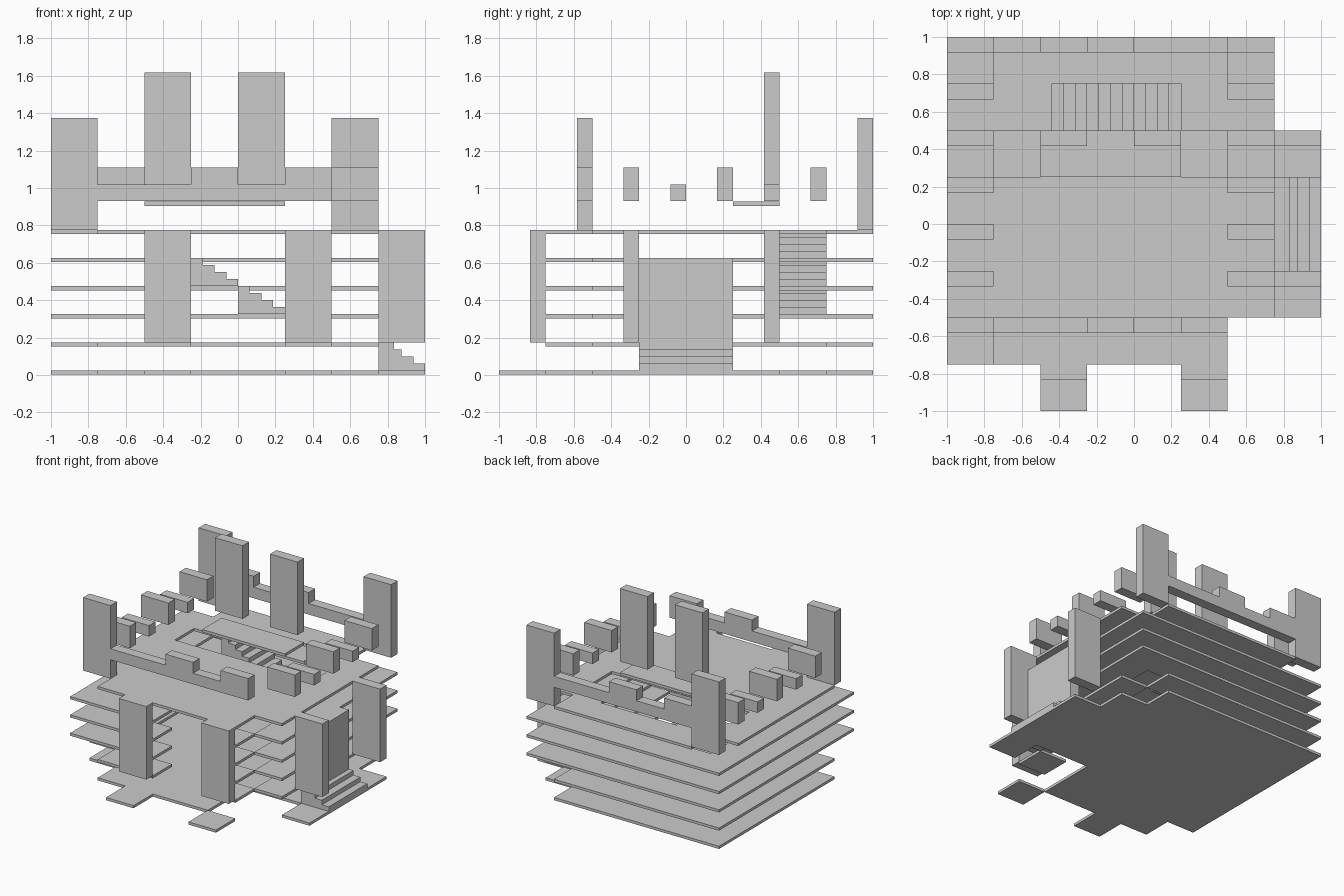
import bpy, bmesh, math

if "Cube" in bpy.data.objects:
    bpy.data.objects.remove(bpy.data.objects["Cube"])

C = 0.25          # plan grid cell
T = 0.0833        # wall tile thickness
STOREY = 0.15


def finish(name, bm):
    mesh = bpy.data.meshes.new(name)
    bmesh.ops.recalc_face_normals(bm, faces=bm.faces)
    bm.to_mesh(mesh)
    bm.free()
    bpy.context.collection.objects.link(bpy.data.objects.new(name, mesh))


def prism(name, profile, axis_move):
    """Extrude a closed profile along a vector."""
    bm = bmesh.new()
    face = bm.faces.new([bm.verts.new(p) for p in profile])
    new = bmesh.ops.extrude_face_region(bm, geom=[face])["geom"]
    bmesh.ops.translate(bm, vec=axis_move, verts=[v for v in new if isinstance(v, bmesh.types.BMVert)])
    finish(name, bm)


def box(name, x0, x1, y0, y1, z0, z1):
    prism(name, [(x0, y0, z0), (x1, y0, z0), (x1, y1, z0), (x0, y1, z0)], (0, 0, z1 - z0))


def wall(name, x, y, z0, z1):
    """One-cell-wide upright tile at the rear edge of its cell."""
    box(name, x, x + C, y - T, y, z0, z1)


def cells(*rects):
    out = set()
    for x0, x1, y0, y1 in rects:
        for i in range(round(x0 / C), round(x1 / C)):
            for j in range(round(y0 / C), round(y1 / C)):
                out.add((i, j))
    return out


def slab(name, area, level):
    """Thin floor plate covering a set of grid cells."""
    z1 = 0.025 + STOREY * level
    z0 = max(0, z1 - 0.022)
    bm = bmesh.new()
    for i, j in area:
        bm.faces.new([bm.verts.new(((i + a) * C, (j + b) * C, z0))
                      for a, b in ((0, 0), (1, 0), (1, 1), (0, 1))])
    bmesh.ops.remove_doubles(bm, verts=bm.verts, dist=0.001)
    new = bmesh.ops.extrude_face_region(bm, geom=bm.faces[:], use_keep_orig=True)["geom"]
    bmesh.ops.translate(bm, vec=(0, 0, z1 - z0), verts=[v for v in new if isinstance(v, bmesh.types.BMVert)])
    bmesh.ops.dissolve_limit(bm, angle_limit=math.radians(1), verts=bm.verts, edges=bm.edges)
    finish(name, bm)


def stairs(name, x_high, y0, y1, level):
    """Four steps rising towards -x through one storey."""
    z = 0.025 + STOREY * level
    pts = [(x_high, y0, z), (x_high, y0, z + STOREY)]
    for k in range(4):
        x = x_high + C / 4 * (k + 1)
        pts += [(x, y0, z + STOREY * (4 - k) / 4), (x, y0, z + STOREY * (3 - k) / 4)]
    prism(name, pts, (0, y1 - y0, 0))


# floor outlines
full = cells((-1, .75, -.5, 1), (-1, .5, -.75, -.5))
towers = cells((-1, -.75, -.75, -.5), (-1, -.75, .75, 1), (.5, .75, .75, 1))
front_corner, back_left, back_right = (cells(r) for r in (
    (-1, -.75, -.75, -.5), (-1, -.75, .75, 1), (.5, .75, .75, 1)))
atrium = cells((-.75, .5, -.5, .75), (-.25, .25, -.75, -.5))

# ground floor with porch pads
notch = cells((.25, .5, -.75, -.25), (.5, .75, -.5, -.25))
pads = cells((-.5, -.25, -1, -.75), (.25, .5, -1, -.75), (.75, 1, -.5, .5))
slab("ground_floor", (full - front_corner - back_right - notch) | pads, 0)

# galleries around the open atrium
slab("gallery_1", full - atrium - front_corner - back_right, 1)
for n in (2, 3, 4):
    slab(f"gallery_{n}", full - atrium, n)

# roof with stair hatch and light wells
slab("roof", full - towers - cells((-.75, .5, .25, .5), (-.5, .25, .5, .75)), 5)

# staircases
stairs("porch_stairs", .75, -.25, .25, 0)
for n in range(3):
    stairs(f"inner_stairs_{n}", -C * n, .5, .75, 2 + n)

# porch columns and side door
for n, (x, y) in enumerate([(-.5, -.75), (.25, -.75), (.75, -.25), (.75, .5)]):
    wall(f"porch_column_{n}", x, y, .175, .775)
box("side_door", .75, .75 + T, -.25, .25, .025, .625)

# corner towers
for n, (x, y) in enumerate([(-1, -.5), (-1, 1), (.5, 1)]):
    wall(f"corner_tower_{n}", x, y, .775, 1.375)

# battlements: front and back rows, then both sides
LOW, HIGH, BASE = 1.02, 1.11, .93


def parapet(name, x0, heights, y):
    pts = [(x0, y, BASE)]
    for k, h in enumerate(heights):
        for x in (x0 + k * C, x0 + (k + 1) * C):
            if len(pts) > 1 and pts[-1] == (x, y, h):
                pts.pop()
            else:
                pts.append((x, y, h))
    pts.append((x0 + len(heights) * C, y, BASE))
    prism(name, pts, (0, -T, 0))


parapet("front_parapet", -.75, [LOW, LOW, HIGH, LOW, HIGH], -.5)
parapet("back_parapet", -.75, [HIGH, LOW, HIGH, LOW, LOW], 1)
for side, x in (("left", -1), ("right", .5)):
    for k in range(5):
        wall(f"{side}_merlon_{k}", x, -.25 + k * C, BASE, LOW if k % 2 else HIGH)

# rooftop portico
box("portico_plate", -.5, .25, .25, .5, .905, .928)
for n, x in enumerate((-.5, 0)):
    wall(f"portico_column_{n}", x, .5, 1.018, 1.618)
